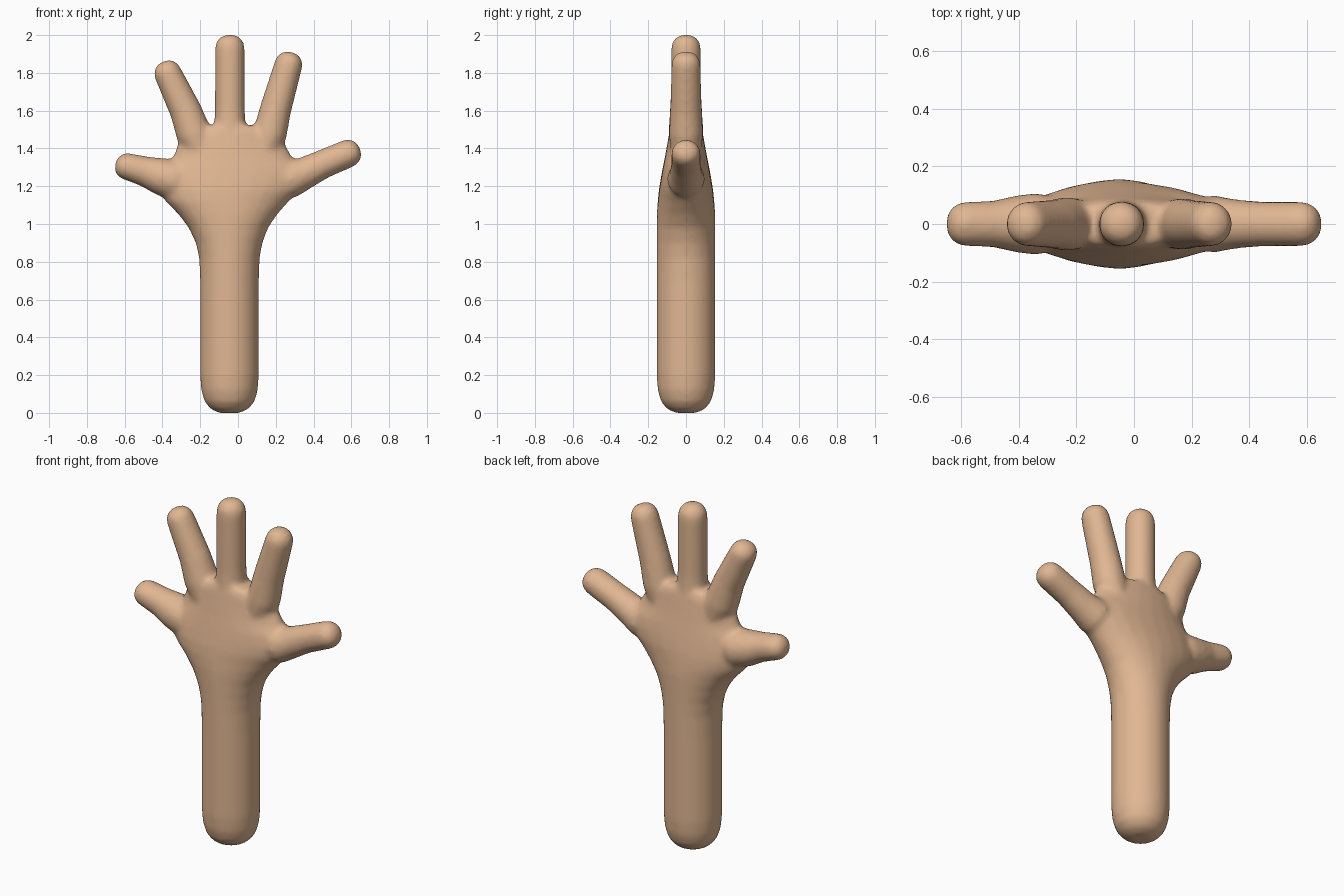
import bpy, bmesh, math
from mathutils import Vector

if "Cube" in bpy.data.objects:
    bpy.data.objects.remove(bpy.data.objects["Cube"])

SEG = 24
bm = bmesh.new()

skin = bpy.data.materials.new("warm skin")
skin.diffuse_color = (0.75, 0.47, 0.29, 1)
skin.use_nodes = True
skin.node_tree.nodes["Principled BSDF"].inputs["Base Color"].default_value = skin.diffuse_color


def loft(rings):
    """Closed tube through rings of (centre, side direction, side radius, depth radius)."""
    loops = []
    for c, side, rs, ry in rings:
        loops.append([bm.verts.new(c + side * rs * math.cos(a) + Vector((0, ry * math.sin(a), 0)))
                      for a in (2 * math.pi * i / SEG for i in range(SEG))])
    for a, b in zip(loops, loops[1:]):
        for i in range(SEG):
            j = (i + 1) % SEG
            bm.faces.new((a[i], a[j], b[j], b[i]))
    bm.faces.new(loops[0][::-1])
    bm.faces.new(loops[-1])


def finger(points):
    """Finger along (x, z, radius) points, finished with a blunt rounded tip."""
    pts = [(Vector((x, 0, z)), r) for x, z, r in points]
    rings = []
    for i, (p, r) in enumerate(pts):
        d = (pts[min(i + 1, len(pts) - 1)][0] - pts[max(i - 1, 0)][0]).normalized()
        rings.append((p, Vector((d.z, 0, -d.x)), r, max(r, 0.078)))
    p, side, r, ry = rings[-1]
    for k in range(1, 8):
        t = math.pi / 2 * k / 8
        s = math.cos(t) ** 0.85
        rings.append((p + d * r * 1.03 * math.sin(t) ** 0.9, side, r * s, ry * s))
    loft(rings)


# Forearm and palm: height, left edge, right edge, half depth
body = [(0.0, -0.10, 0.01, 0.055), (0.02, -0.145, 0.055, 0.10),
        (0.06, -0.178, 0.088, 0.133), (0.12, -0.195, 0.105, 0.15),
        (0.2, -0.201, 0.111, 0.156), (0.7, -0.201, 0.111, 0.156),
        (0.82, -0.206, 0.115, 0.156), (0.9, -0.224, 0.13, 0.156),
        (0.98, -0.262, 0.16, 0.156), (1.05, -0.315, 0.208, 0.155),
        (1.12, -0.385, 0.27, 0.15), (1.18, -0.42, 0.335, 0.144),
        (1.24, -0.42, 0.365, 0.134), (1.3, -0.39, 0.35, 0.123),
        (1.35, -0.345, 0.29, 0.113), (1.42, -0.32, 0.25, 0.1),
        (1.48, -0.29, 0.22, 0.09), (1.52, -0.2, 0.13, 0.08)]
loft([(Vector(((a + b) / 2, 0, z)), Vector((1, 0, 0)), (b - a) / 2, d) for z, a, b, d in body])

# Five spread fingers, from the palm outward
finger([(-0.043, 1.25, 0.08), (-0.043, 1.45, 0.088), (-0.043, 1.6, 0.08), (-0.043, 1.922, 0.079)])
finger([(-0.15, 1.28, 0.07), (-0.235, 1.48, 0.094), (-0.277, 1.6, 0.085), (-0.368, 1.79, 0.074)])
finger([(0.10, 1.28, 0.07), (0.17, 1.48, 0.09), (0.197, 1.6, 0.084), (0.265, 1.836, 0.075)])
finger([(-0.2, 1.2, 0.07), (-0.34, 1.235, 0.108), (-0.41, 1.252, 0.099), (-0.49, 1.278, 0.081),
        (-0.578, 1.302, 0.072)])
finger([(0.15, 1.2, 0.07), (0.28, 1.238, 0.1), (0.35, 1.268, 0.086), (0.45, 1.317, 0.077),
        (0.575, 1.37, 0.075)])

mesh = bpy.data.meshes.new("hand_and_forearm")
bm.normal_update()
bmesh.ops.recalc_face_normals(bm, faces=bm.faces)
bm.to_mesh(mesh)
bm.free()
mesh.materials.append(skin)
hand = bpy.data.objects.new("hand_and_forearm", mesh)
bpy.context.collection.objects.link(hand)

# Fuse the parts into one soft skin
fuse = hand.modifiers.new("fuse", 'REMESH')
fuse.mode = 'VOXEL'
fuse.voxel_size = 0.014
fuse.use_smooth_shade = True
soften = hand.modifiers.new("soften", 'SMOOTH')
soften.factor = 0.5
soften.iterations = 8
